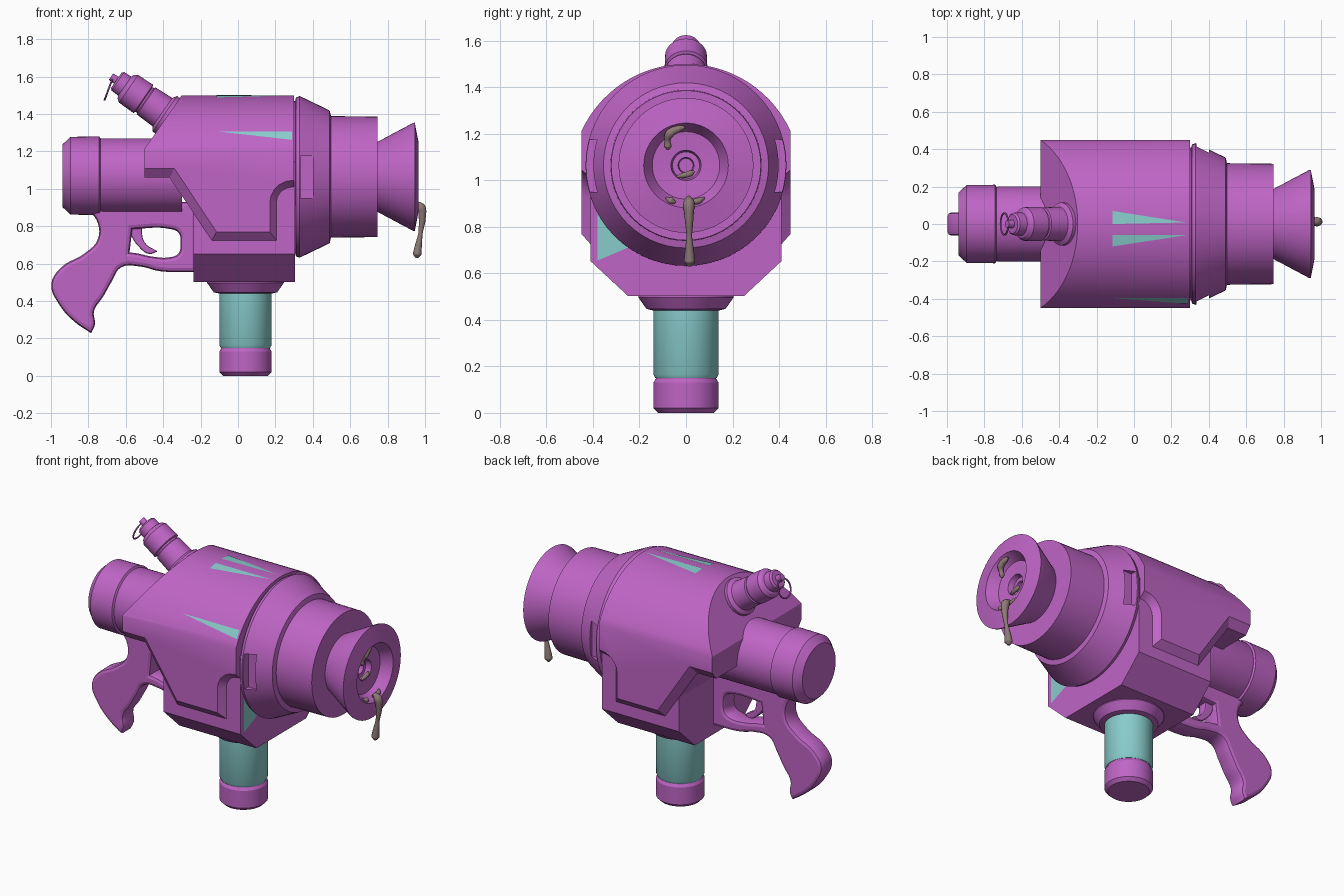
import bpy, bmesh
from math import sin, cos, pi, sqrt, asin
from mathutils import Vector, Matrix

if "Cube" in bpy.data.objects:
    bpy.data.objects.remove(bpy.data.objects["Cube"])


def material(name, rgb):
    m = bpy.data.materials.new(name)
    m.diffuse_color = (*rgb, 1)
    m.use_nodes = True
    m.node_tree.nodes["Principled BSDF"].inputs["Base Color"].default_value = m.diffuse_color
    return m


PURPLE = material("purple", (0.52, 0.13, 0.56))
TEAL = material("teal", (0.25, 0.60, 0.60))
SLIME = material("slime", (0.27, 0.19, 0.18))
AXIS_Z = 1.064


def add(name, data, mat):
    ob = bpy.data.objects.new(name, data)
    bpy.context.collection.objects.link(ob)
    data.materials.append(mat)
    return ob


def finish(ob, angle=30):
    """Apply modifiers or curve settings, then smooth shade with sharp edges."""
    bpy.ops.object.select_all(action='DESELECT')
    ob.select_set(True)
    bpy.context.view_layer.objects.active = ob
    bpy.ops.object.convert(target='MESH')
    bpy.ops.object.shade_smooth_by_angle(angle=angle * pi / 180)
    return ob


def mesh_object(name, bm, mat):
    bmesh.ops.recalc_face_normals(bm, faces=bm.faces)
    me = bpy.data.meshes.new(name)
    bm.to_mesh(me)
    bm.free()
    return add(name, me, mat)


def loft(name, rings, mat):
    """Bridge equal-length closed loops and cap both ends."""
    bm = bmesh.new()
    loops = [[bm.verts.new(p) for p in ring] for ring in rings]
    n = len(loops[0])
    for a, b in zip(loops, loops[1:]):
        for i in range(n):
            j = (i + 1) % n
            bm.faces.new((a[i], a[j], b[j], b[i]))
    bm.faces.new(loops[0])
    bm.faces.new(loops[-1])
    return mesh_object(name, bm, mat)


def lathe(name, profile, origin, axis, mat, n=56):
    """Revolve (distance along axis, radius) points."""
    rot = Vector((0, 0, 1)).rotation_difference(Vector(axis)).to_matrix()
    rings = [[Vector(origin) + rot @ Vector((r * cos(2 * pi * i / n), r * sin(2 * pi * i / n), t))
              for i in range(n)] for t, r in profile]
    return loft(name, rings, mat)


def boolean(ob, cutter, op):
    m = ob.modifiers.new("cut", 'BOOLEAN')
    m.operation, m.object, m.solver = op, cutter, 'EXACT'
    finish(ob)
    bpy.data.objects.remove(cutter)


def plate(name, outlines, half, bevel, mat):
    """Bevelled side-profile plate; points are (x, z) smooth or (x, z, 1) sharp."""
    cu = bpy.data.curves.new(name, 'CURVE')
    cu.dimensions, cu.fill_mode, cu.resolution_u = '2D', 'BOTH', 5
    cu.extrude, cu.bevel_depth, cu.bevel_resolution, cu.offset = half - bevel, bevel, 1, -bevel
    for pts in outlines:
        sp = cu.splines.new('BEZIER')
        sp.bezier_points.add(len(pts) - 1)
        sp.use_cyclic_u = True
        for bp, p in zip(sp.bezier_points, pts):
            bp.co = (p[0], p[1], 0)
            bp.handle_left_type = bp.handle_right_type = 'VECTOR' if len(p) > 2 else 'AUTO'
    ob = add(name, cu, mat)
    ob.rotation_euler.x = pi / 2
    return finish(ob)


def tube(name, pts, mat):
    """Round strand through (x, y, z, radius) points."""
    cu = bpy.data.curves.new(name, 'CURVE')
    cu.dimensions, cu.bevel_depth, cu.bevel_resolution = '3D', 1, 3
    cu.resolution_u, cu.use_fill_caps = 5, True
    sp = cu.splines.new('BEZIER')
    sp.bezier_points.add(len(pts) - 1)
    for bp, p in zip(sp.bezier_points, pts):
        bp.co, bp.radius = p[:3], p[3]
        bp.handle_left_type = bp.handle_right_type = 'AUTO'
    return finish(add(name, cu, mat), 60)


# Main housing: chamfered side silhouette trimmed by a round-topped section
top = [(0.3, 1.52), (-0.287, 1.52), (-0.5, 1.213)]
arc = [k * pi / 10 for k in range(6)]
outer = top + [(-0.5, 1.11), (-0.34, 1.11), (-0.115, 0.77), (0.17, 0.77)] + \
    [(0.29 - 0.12 * cos(a), 0.925 + 0.12 * sin(a)) for a in arc] + [(0.3, 1.045)]
lower = top + [(-0.5, 1.06), (-0.366, 1.06), (-0.14, 0.725), (0.205, 0.725)] + \
    [(0.29 - 0.085 * cos(a), 0.925 + 0.085 * sin(a)) for a in arc] + [(0.3, 1.01)]
housing = loft("housing", [[(x, y, z) for x, z in ring] for y, ring in
                           ((-0.45, outer), (-0.41, lower), (0.41, lower), (0.45, outer))], PURPLE)
R, C = 0.494, 1.006
half_angle = asin(0.4501 / R)
section = [(R * sin(half_angle * k / 14), C + R * cos(half_angle * k / 14)) for k in range(-14, 15)]
section += [(0.46, 1.2), (0.46, 0.4), (-0.46, 0.4), (-0.46, 1.2)]
boolean(housing, loft("section_cutter", [[(x, y, z) for y, z in section] for x in (-0.7, 0.5)], PURPLE),
        'INTERSECT')

# Lower housing with tapered keel
keel = [(-0.41, 1.15), (-0.41, 0.652), (-0.25, 0.503), (0.25, 0.503), (0.41, 0.652), (0.41, 1.15)]
finish(loft("lower_housing", [[(x, y, z) for y, z in keel] for x in (-0.237, 0.305)], PURPLE))

# Front barrel and flared muzzle, with side notches
barrel = lathe("barrel", [(0.25, 0.40), (0.305, 0.405), (0.31, 0.425), (0.33, 0.432), (0.49, 0.355),
                          (0.497, 0.325), (0.745, 0.322), (0.745, 0.18)], (0, 0, AXIS_Z), (1, 0, 0), PURPLE)
for s in (-1, 1):
    x0, x1, y0, y1 = 0.335, 0.40, s * 0.375, s * 0.5
    ring = [(x0, y0), (x1, y0), (x1, y1), (x0, y1)]
    boolean(barrel, loft("notch_cutter", [[(x, y, z) for x, y in ring] for z in (0.95, 1.175)], PURPLE),
            'DIFFERENCE')
finish(lathe("muzzle", [(0.70, 0.165), (0.745, 0.187), (0.935, 0.288), (0.945, 0.29), (0.966, 0.182),
                        (0.90, 0.145), (0.895, 0.065), (0.86, 0.058), (0.86, 0.034), (0.80, 0.03)],
             (0, 0, AXIS_Z), (1, 0, 0), PURPLE))

# Rear cylinder with end cap
finish(lathe("rear_cylinder", [(-0.938, 0.168), (-0.895, 0.208), (-0.742, 0.21), (-0.735, 0.198),
                               (-0.725, 0.2), (-0.30, 0.2)], (0, 0, 1.07), (1, 0, 0), PURPLE))

# Collar, clear column and base cap
foot = (0.04, 0, 0)
finish(lathe("collar", [(0.52, 0.205), (0.497, 0.205), (0.447, 0.17), (0.44, 0.14)], foot, (0, 0, 1), PURPLE))
finish(lathe("column", [(0.15, 0.132), (0.165, 0.14), (0.48, 0.14)], foot, (0, 0, 1), TEAL))
finish(lathe("base_cap", [(0, 0.12), (0.02, 0.14), (0.13, 0.14), (0.146, 0.13), (0.16, 0.13)],
             foot, (0, 0, 1), PURPLE))

# Tilted filler neck and pull ring
tilt = Vector((-0.823, 0, 0.568))
finish(lathe("filler_neck", [(-0.05, 0.115), (0.02, 0.115), (0.035, 0.092), (0.14, 0.088), (0.145, 0.08),
                             (0.155, 0.08), (0.16, 0.092), (0.255, 0.09), (0.275, 0.075), (0.28, 0.062),
                             (0.325, 0.06), (0.335, 0.05)], (-0.375, 0, 1.39), tilt, PURPLE, 32))
bpy.ops.mesh.primitive_torus_add(major_radius=0.058, minor_radius=0.005, major_segments=28, minor_segments=8,
                                 location=(-0.693, 0, 1.53))
ring = bpy.context.object
ring.name = "pull_ring"
ring.rotation_euler = Vector((-0.94, 0, 0.35)).to_track_quat('Z', 'Y').to_euler()
ring.data.materials.append(PURPLE)
finish(ring)
finish(lathe("ring_stud", [(0.30, 0.025), (0.37, 0.02)], (-0.375, 0, 1.39), tilt, PURPLE, 12))

# Grip with trigger guard, and trigger
grip = [(-0.82, 0.90, 1), (-0.755, 0.83), (-0.75, 0.73), (-0.82, 0.655), (-0.945, 0.58), (-0.998, 0.49),
        (-0.955, 0.38), (-0.875, 0.29), (-0.785, 0.228, 1), (-0.765, 0.275), (-0.77, 0.345), (-0.72, 0.425),
        (-0.675, 0.505), (-0.625, 0.58), (-0.525, 0.585), (-0.42, 0.56), (-0.22, 0.555, 1), (-0.22, 0.93, 1),
        (-0.80, 0.93, 1)]
hole = [(-0.565, 0.785, 1), (-0.36, 0.785), (-0.318, 0.765), (-0.308, 0.71), (-0.318, 0.655), (-0.36, 0.635),
        (-0.46, 0.638), (-0.54, 0.655), (-0.58, 0.66, 1)]
plate("grip", [grip, hole], 0.062, 0.022, PURPLE)
plate("trigger", [[(-0.58, 0.80, 1), (-0.515, 0.80, 1), (-0.50, 0.715), (-0.43, 0.665, 1), (-0.475, 0.652),
                   (-0.53, 0.69), (-0.57, 0.75)]], 0.03, 0.008, PURPLE)

# Slime drips on the muzzle
tube("long_drip", [(0.95, 0.012, 0.925, 0.012), (0.978, 0.012, 0.90, 0.026), (0.985, 0.013, 0.85, 0.02),
                   (0.975, 0.014, 0.76, 0.012), (0.962, 0.015, 0.68, 0.021), (0.958, 0.015, 0.65, 0.024),
                   (0.957, 0.015, 0.63, 0.008)], SLIME)
tube("upper_drip", [(0.945, -0.005, 1.228, 0.006), (0.945, -0.03, 1.222, 0.016), (0.945, -0.07, 1.20, 0.02),
                    (0.935, -0.08, 1.17, 0.013), (0.93, -0.078, 1.145, 0.016), (0.93, -0.078, 1.13, 0.005)], SLIME)
tube("left_smear", [(0.94, -0.085, 0.925, 0.005), (0.95, -0.065, 0.912, 0.016), (0.95, -0.045, 0.905, 0.005)], SLIME)
tube("right_smear", [(0.95, 0.01, 0.905, 0.012), (0.95, 0.055, 0.912, 0.014), (0.94, 0.078, 0.925, 0.005)], SLIME)
tube("centre_smear", [(0.895, -0.04, 1.015, 0.005), (0.897, -0.015, 1.02, 0.012), (0.897, 0.02, 1.03, 0.014),
                      (0.895, 0.035, 1.04, 0.005)], SLIME)


# Teal paint slivers on the shell
def on_arc_y(x, z):
    return (x, -sqrt((R + 0.004) ** 2 - (z - C) ** 2), z)


def on_arc_z(x, y):
    return (x, y, C + sqrt((R + 0.003) ** 2 - y * y))


slivers = [[on_arc_y(-0.11, 1.307), on_arc_y(0.29, 1.262), on_arc_y(0.29, 1.307)],
           [on_arc_z(-0.115, 0.07), on_arc_z(-0.115, 0.0), on_arc_z(0.28, 0.008)],
           [on_arc_z(-0.115, -0.06), on_arc_z(-0.115, -0.12), on_arc_z(0.28, -0.06)],
           [(0.308, -0.38, 0.87), (0.308, -0.38, 0.655), (0.308, -0.25, 0.71)]]
bm = bmesh.new()
for tri in slivers:
    bm.faces.new([bm.verts.new(p) for p in tri])
mesh_object("paint_slivers", bm, TEAL)
